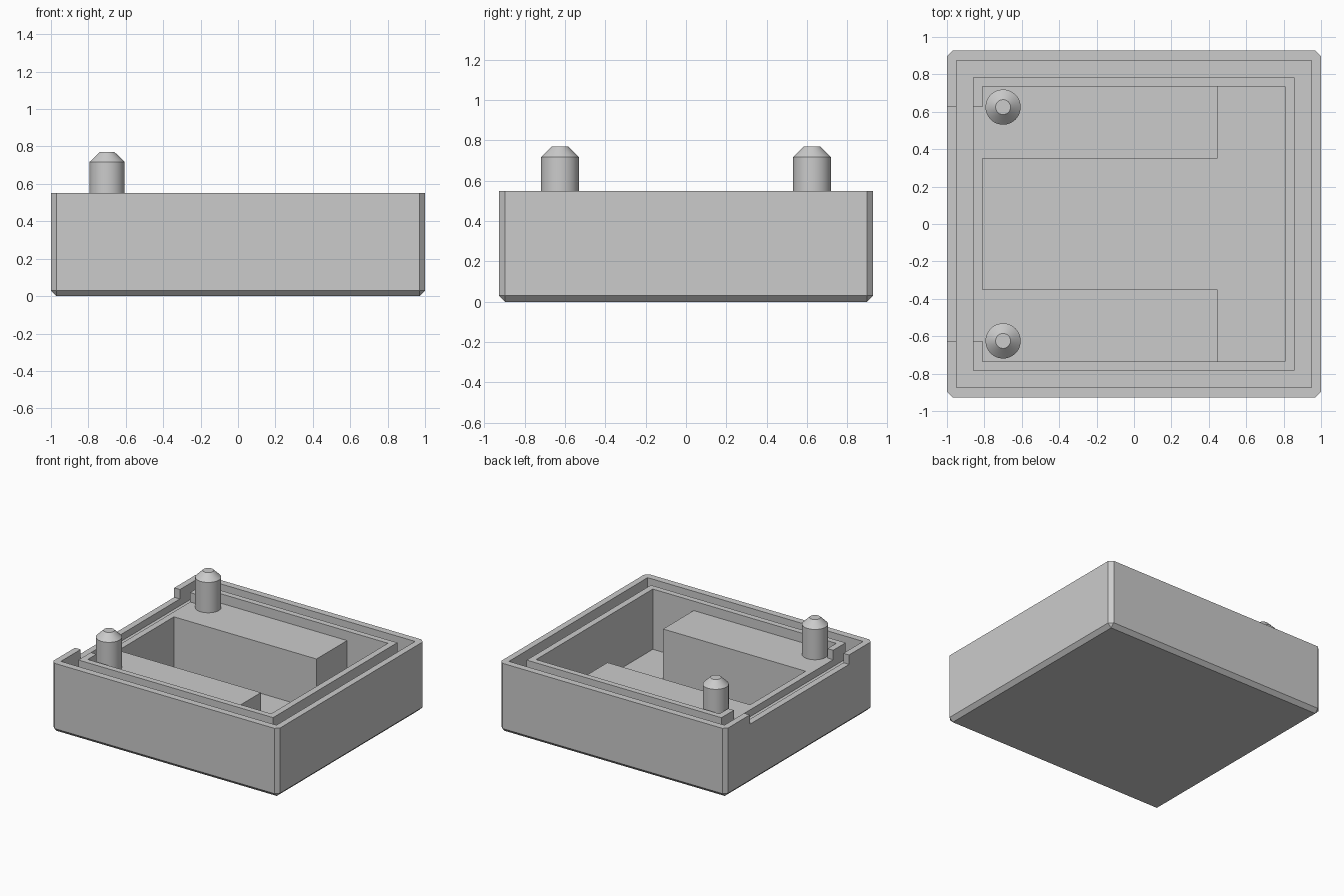
import bpy
import bmesh

cube = bpy.data.objects.get("Cube")
if cube:
    bpy.data.objects.remove(cube, do_unlink=True)

grey = bpy.data.materials.new("plain_grey")
grey.use_nodes = True
COLOUR = (0.6, 0.6, 0.6, 1)
grey.diffuse_color = COLOUR
grey.node_tree.nodes["Principled BSDF"].inputs["Base Color"].default_value = COLOUR

RIM, LEDGE, GROOVE, FLOOR = 0.55, 0.475, 0.42, 0.07
ABOVE = 0.8            # top of every cutter
NOTCH = 0.625          # half width of the opening in the -x wall
PIN_X, PIN_Y = -0.7, 0.625


def add_object(name, bm):
    bmesh.ops.recalc_face_normals(bm, faces=bm.faces)
    mesh = bpy.data.meshes.new(name)
    bm.to_mesh(mesh)
    bm.free()
    mesh.materials.append(grey)
    obj = bpy.data.objects.new(name, mesh)
    bpy.context.collection.objects.link(obj)
    return obj


def extrude_outline(name, points, low, high, chamfer=0):
    bm = bmesh.new()
    base = bm.faces.new([bm.verts.new((x, y, low)) for x, y in points])
    top = bmesh.ops.extrude_face_region(bm, geom=[base])["geom"]
    for v in top:
        if isinstance(v, bmesh.types.BMVert):
            v.co.z = high
    if chamfer:
        edges = [e for e in bm.edges if min(v.co.z for v in e.verts) == low]
        bmesh.ops.bevel(bm, geom=edges, offset=chamfer, segments=1,
                        affect='EDGES', clamp_overlap=True)
    return add_object(name, bm)


def rectangle(x0, x1, y):
    return [(x0, -y), (x1, -y), (x1, y), (x0, y)]


def mirrored(half):
    # Complete an outline that is symmetric about y = 0
    return half + [(x, -y) for x, y in reversed(half)]


def combine(target, tool, operation):
    bpy.context.view_layer.objects.active = target
    mod = target.modifiers.new(tool.name, 'BOOLEAN')
    mod.operation = operation
    mod.solver = 'EXACT'
    mod.object = tool
    bpy.ops.object.modifier_apply(modifier=mod.name)
    bpy.data.objects.remove(tool, do_unlink=True)


# Outer case, chamfered at its upright and bottom edges
case = extrude_outline("tray_case", rectangle(-1, 1, 0.927), 0, RIM, 0.03)

# Groove between the outer rim and the inner lip
combine(case, extrude_outline(
    "groove_cutter", rectangle(-0.95, 0.95, 0.873), GROOVE, ABOVE), 'DIFFERENCE')
combine(case, extrude_outline(
    "lip_block", rectangle(-0.86, 0.857, 0.782), FLOOR / 2, RIM), 'UNION')

# Recess inside the lip, and the opening through lip and rim
combine(case, extrude_outline(
    "recess_cutter", rectangle(-0.81, 0.807, 0.735), LEDGE, ABOVE), 'DIFFERENCE')
combine(case, extrude_outline(
    "opening_cutter", rectangle(-1.1, -0.75, NOTCH), LEDGE, ABOVE), 'DIFFERENCE')

# Deep pocket that leaves a block standing on each side
combine(case, extrude_outline("pocket_cutter", mirrored(
    [(-0.81, 0.35), (0.447, 0.35), (0.447, 0.735), (0.807, 0.735)]),
    FLOOR, ABOVE), 'DIFFERENCE')

# Locating pins with tapered tips
for side, y in (("front", -PIN_Y), ("back", PIN_Y)):
    bm = bmesh.new()
    rings = []
    for radius, z in ((0.094, LEDGE), (0.094, 0.717), (0.04, 0.77)):
        ring = bmesh.ops.create_circle(bm, segments=48, radius=radius)["verts"]
        bmesh.ops.translate(bm, verts=ring, vec=(0, 0, z))
        rings.append(ring)
    for low, high in zip(rings, rings[1:]):
        for i in range(len(low)):
            bm.faces.new((low[i - 1], low[i], high[i], high[i - 1]))
    bm.faces.new(rings[-1])
    bm.faces.new(rings[0])
    pin = add_object(side + "_pin", bm)
    pin.location = (PIN_X, y, 0)
    bpy.ops.object.select_all(action='DESELECT')
    pin.select_set(True)
    bpy.context.view_layer.objects.active = pin
    bpy.ops.object.shade_smooth_by_angle(angle=0.5)
